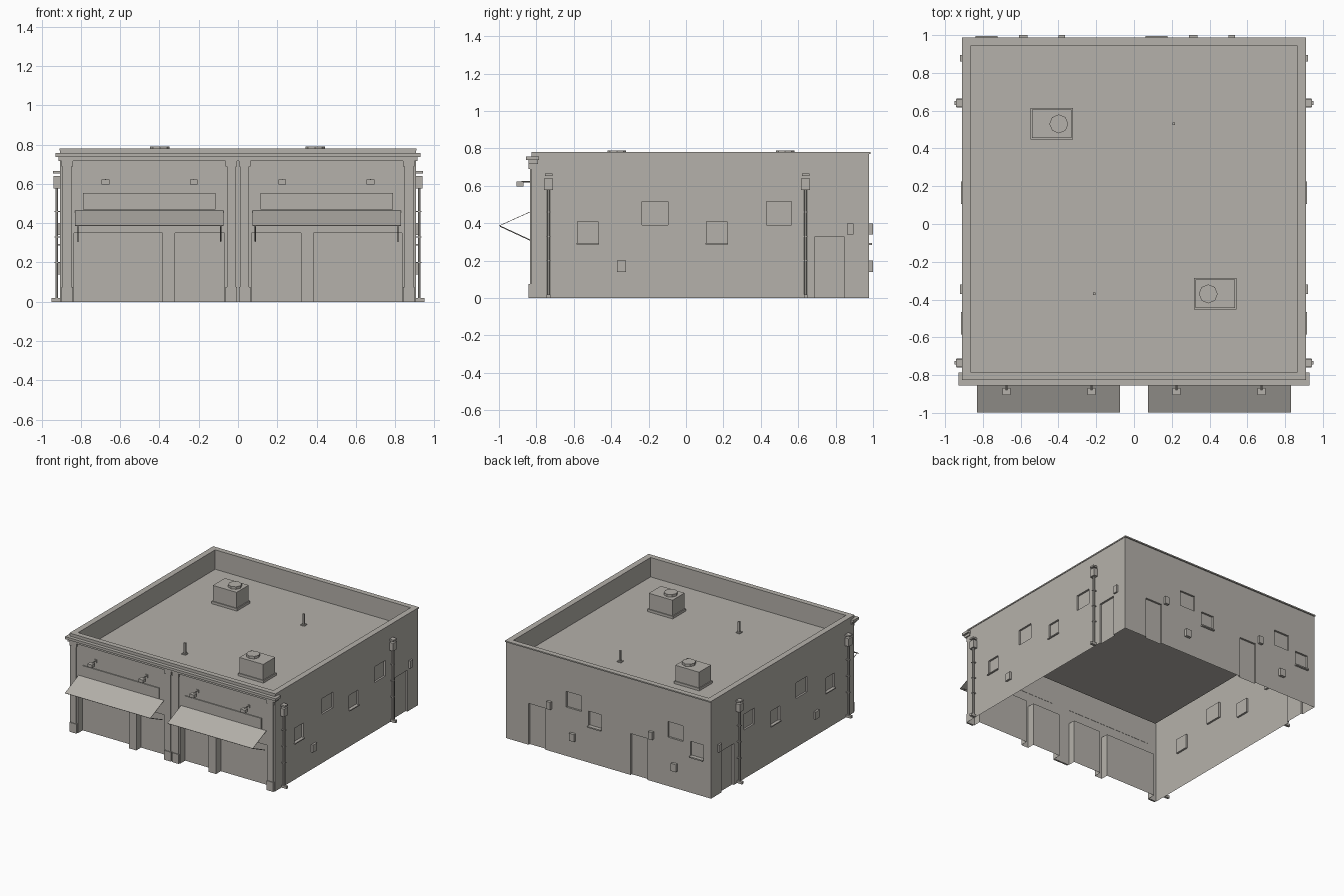
import bpy, bmesh
from mathutils import Vector

old = bpy.data.objects.get("Cube")
if old:
    bpy.data.objects.remove(old)

# One concrete grey for everything
grey = bpy.data.materials.new("warm_grey")
grey.use_nodes = True
COLOR = (0.46, 0.44, 0.405, 1)
grey.diffuse_color = COLOR
grey.node_tree.nodes["Principled BSDF"].inputs["Base Color"].default_value = COLOR

Z = Vector((0, 0, 1))
HX, FRONT, BACK, TOP, ROOF = 0.906, -0.827, 0.978, 0.78, 0.625


def finish(name, bm):
    mesh = bpy.data.meshes.new(name)
    bm.to_mesh(mesh)
    bm.free()
    mesh.materials.append(grey)
    obj = bpy.data.objects.new(name, mesh)
    bpy.context.collection.objects.link(obj)
    return obj


def box(name, x, y, z):
    """Box from (min, max) ranges."""
    bm = bmesh.new()
    bmesh.ops.create_cube(bm, size=1)
    for v in bm.verts:
        v.co = [(r[0] + r[1]) / 2 + c * (r[1] - r[0]) for r, c in zip((x, y, z), v.co)]
    return finish(name, bm)


def rod(name, a, b, radius, sides=8):
    a, b = Vector(a), Vector(b)
    bm = bmesh.new()
    bmesh.ops.create_cone(bm, cap_ends=True, segments=sides, radius1=radius,
                          radius2=radius, depth=(b - a).length)
    turn = (b - a).to_track_quat('Z', 'Y')
    for v in bm.verts:
        v.co = (a + b) / 2 + turn @ v.co
    return finish(name, bm)


def wall(name, normal, left, right, recesses):
    """Single-skin wall with rectangular recesses (u0, u1, v0, v1, depth)."""
    left, right, normal = Vector(left), Vector(right), Vector(normal)
    along = (right - left).normalized()
    bm = bmesh.new()

    def quad(points):
        bm.faces.new([bm.verts.new(left + along * u + Z * v - normal * d)
                      for u, v, d in points])

    us = sorted({0, (right - left).length, *[u for r in recesses for u in r[:2]]})
    vs = sorted({0, TOP, *[v for r in recesses for v in r[2:4]]})
    for u0, u1 in zip(us, us[1:]):
        for v0, v1 in zip(vs, vs[1:]):
            mu, mv = (u0 + u1) / 2, (v0 + v1) / 2
            d = sum(r[4] for r in recesses if r[0] < mu < r[1] and r[2] < mv < r[3])
            quad([(u0, v0, d), (u1, v0, d), (u1, v1, d), (u0, v1, d)])
    for u0, u1, v0, v1, d in recesses:
        ring = [(u0, v0), (u1, v0), (u1, v1), (u0, v1)]
        for i, (a, b) in enumerate(zip(ring, ring[1:] + ring[:1])):
            if i or v0 > 0:
                quad([(*a, 0), (*b, 0), (*b, d), (*a, d)])
    bmesh.ops.remove_doubles(bm, verts=bm.verts, dist=0.0001)
    return finish(name, bm)


# Front wall: two door recesses per bay, either side of a post
bays = [(0.07, 0.32), (0.385, 0.835)]
spans = bays + [(-b, -a) for a, b in bays]
wall("front_wall", (0, -1, 0), (-HX, FRONT, 0), (HX, FRONT, 0),
     [(a + HX, b + HX, 0, 0.35, 0.06) for a, b in spans])

# Side walls: raised and low windows plus a door
high, low, deep = (0.39, 0.515), (0.295, 0.41), 0.015
side = [(-0.58, -0.47, *low, deep), (-0.235, -0.095, *high, deep),
        (0.11, 0.22, *low, deep), (0.43, 0.565, *high, deep),
        (0.69, 0.845, 0, 0.33, deep)]
wall("left_wall", (1, 0, 0), (HX, FRONT, 0), (HX, BACK, 0),
     [(a - FRONT, b - FRONT, *r) for a, b, *r in side])
wall("right_wall", (-1, 0, 0), (-HX, BACK, 0), (-HX, FRONT, 0),
     [(BACK - b, BACK - a, *r) for a, b, *r in side])

# Back wall: the same set of openings twice
unit = [(0.06, 0.175, *low, deep), (0.24, 0.375, *high, deep),
        (0.555, 0.705, 0, 0.33, deep)]
wall("back_wall", (0, 1, 0), (HX, BACK, 0), (-HX, BACK, 0),
     [(HX - b + s, HX - a + s, *r) for s in (0, 0.9) for a, b, *r in unit])
for s in (0, 0.9):
    box("back_sill", (0.06 - s, 0.178 - s), (BACK, 0.995), (0.285, 0.295))
    box("back_vent", (0.29 - s, 0.335 - s), (BACK, 1.0), (0.14, 0.2))
    box("back_meter", (0.5 - s, 0.535 - s), (BACK, 1.0), (0.34, 0.4))

# Coping lip, parapet top, inner faces and sunken roof
bm = bmesh.new()
OX, OB, IX, IF, IB = 0.91, 0.987, 0.863, -0.785, 0.945
loops = []
for x, f, b, z in ((HX, FRONT, BACK, 0.77), (OX, FRONT, OB, 0.77), (OX, FRONT, OB, TOP),
                   (IX, IF, IB, TOP), (IX, IF, IB, ROOF)):
    loops.append([bm.verts.new(p) for p in
                  ((-x, f, z), (x, f, z), (x, b, z), (-x, b, z))])
for lo, hi in zip(loops, loops[1:]):
    for i in range(4):
        j = (i + 1) % 4
        bm.faces.new((lo[i], lo[j], hi[j], hi[i]))
bm.faces.new(loops[-1])
finish("parapet_and_roof", bm)

# Front cornice
box("cornice_lower", (-0.915, 0.915), (-0.842, -0.79), (0.718, 0.737))
box("cornice_upper", (-0.93, 0.93), (-0.855, -0.787), (0.737, 0.757))

# Rooftop units and vent pipes
for s, x, y in ((-1, -0.435, 0.53), (1, 0.43, -0.37)):
    box("unit_base", (x - 0.112, x + 0.112), (y - 0.083, y + 0.083), (ROOF, 0.645))
    box("unit_body", (x - 0.105, x + 0.105), (y - 0.076, y + 0.076), (0.645, 0.77))
    fan = x - s * 0.037
    rod("unit_fan", (fan, y, 0.77), (fan, y, 0.79), 0.05)
for x, y in ((0.21, 0.53), (-0.21, -0.37)):
    box("vent_flange", (x - 0.017, x + 0.017), (y - 0.017, y + 0.017), (ROOF, 0.632))
    box("vent_pipe", (x - 0.007, x + 0.007), (y - 0.007, y + 0.007), (ROOF, 0.715))

for s in (-1, 1):
    def span(a, b):
        return tuple(sorted((s * a, s * b)))

    # Pilasters with base and capital
    for a, b in ((0.004, 0.064), (0.84, 0.9)):
        box("pilaster_shaft", span(a + 0.007, b - 0.007), (-0.835, FRONT), (0, 0.715))
        box("pilaster_base", span(a, b), (-0.841, FRONT), (0, 0.075))
        box("pilaster_capital", span(a, b), (-0.841, FRONT), (0.69, 0.718))

    # Sign panel above the awning
    box("sign_panel", span(0.115, 0.79), (-0.835, FRONT), (0.47, 0.555))

    # Awning sheet and its struts
    bm = bmesh.new()
    rows = [[bm.verts.new((x, y, z)) for x in span(0.075, 0.83)]
            for y, z in ((FRONT, 0.465), (-0.999, 0.388))]
    bm.faces.new((*rows[1], *reversed(rows[0])))
    awning = finish("awning", bm)
    thick = awning.modifiers.new("thickness", 'SOLIDIFY')
    thick.thickness = 0.003
    for x in (0.088, 0.815):
        rod("awning_strut", (s * x, -0.995, 0.385), (s * x, FRONT, 0.307), 0.003, 4)

    # Sign lamps on arms
    for x in (0.225, 0.675):
        box("lamp_head", span(x - 0.02, x + 0.02), (-0.906, -0.868), (0.597, 0.622))
        rod("lamp_arm", (s * x, -0.88, 0.622), (s * x, FRONT, 0.622), 0.004, 4)
        box("lamp_plate", span(x - 0.01, x + 0.01), (-0.833, FRONT), (0.61, 0.632))

    # Sills, vents and meters on the side walls
    for y in (-0.525, 0.165):
        box("side_sill", span(HX, 0.917), (y - 0.06, y + 0.06), (0.287, 0.295))
    box("side_vent", span(HX, 0.922), (-0.37, -0.32), (0.14, 0.2))
    box("side_meter", span(HX, 0.92), (0.86, 0.895), (0.34, 0.4))

    # Downpipes with rain heads, roof spouts, brackets and feet
    for y in (-0.735, 0.64):
        x = s * 0.923
        rod("downpipe", (x, y, 0.01), (x, y, 0.58), 0.008, 6)
        box("rain_head", span(HX, 0.94), (y - 0.024, y + 0.024), (0.577, 0.64))
        box("roof_spout", span(HX, 0.942), (y - 0.02, y + 0.02), (0.652, 0.665))
        box("pipe_foot", span(HX, 0.95), (y - 0.01, y + 0.01), (0, 0.02))
        for z in (0.2, 0.33, 0.46):
            box("pipe_bracket", span(HX, 0.934), (y - 0.01, y + 0.01), (z - 0.003, z + 0.003))
